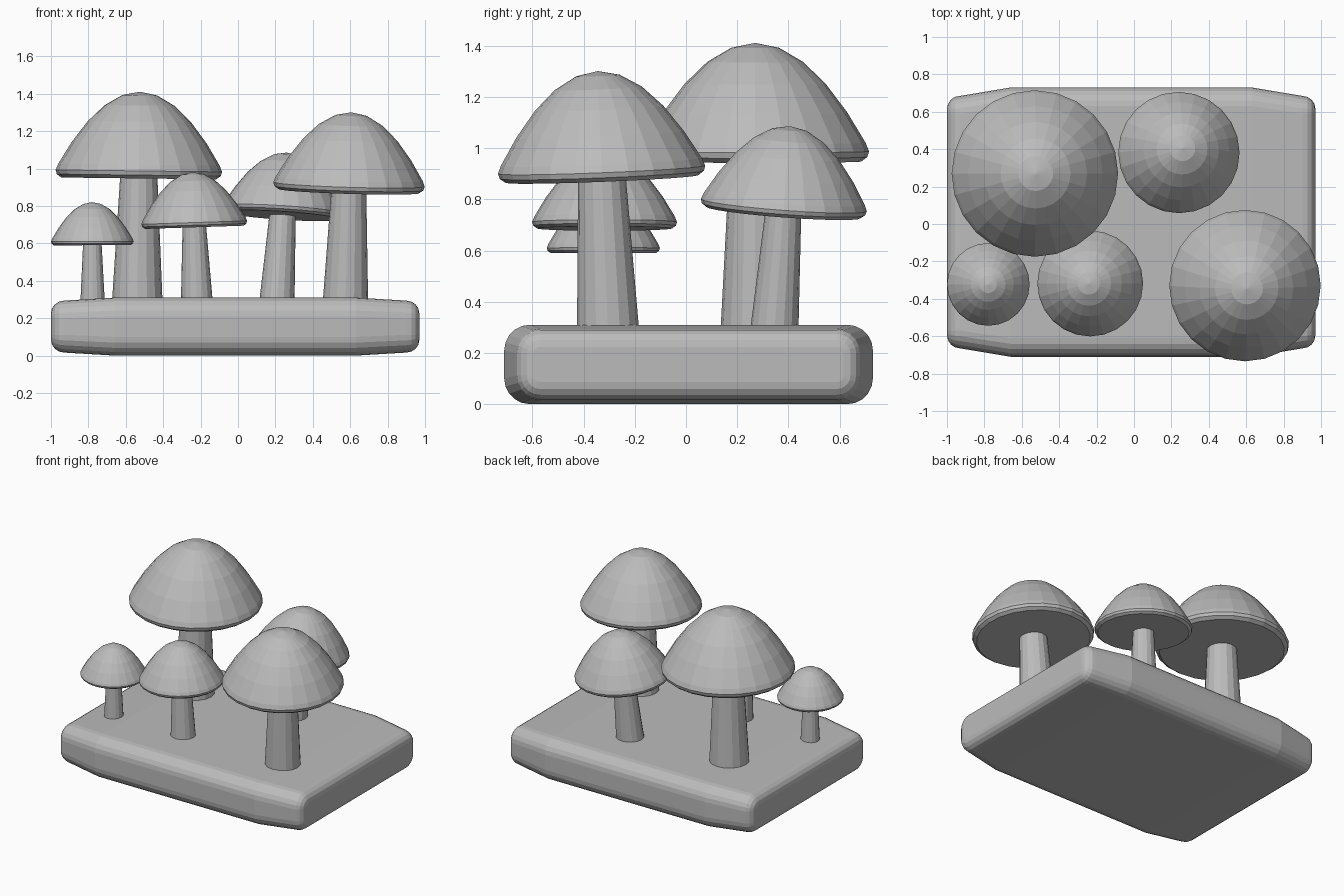
import bpy, bmesh
from math import sin, cos, pi
from mathutils import Vector

cube = bpy.data.objects.get("Cube")
if cube:
    bpy.data.objects.remove(cube, do_unlink=True)

# One plain clay grey for everything
grey = bpy.data.materials.new("clay_grey")
grey.use_nodes = True
grey.diffuse_color = (0.5, 0.5, 0.5, 1)
grey.node_tree.nodes["Principled BSDF"].inputs["Base Color"].default_value = (0.5, 0.5, 0.5, 1)


def loft(name, rings):
    """Skin a list of equal-length point rings and close both ends."""
    bm = bmesh.new()
    loops = [[bm.verts.new(p) for p in ring] for ring in rings]
    n = len(loops[0])
    for a, b in zip(loops, loops[1:]):
        for i in range(n):
            j = (i + 1) % n
            bm.faces.new((a[i], a[j], b[j], b[i]))
    bm.faces.new(loops[0])
    bm.faces.new(loops[-1])
    bmesh.ops.recalc_face_normals(bm, faces=bm.faces)
    mesh = bpy.data.meshes.new(name)
    bm.to_mesh(mesh)
    bm.free()
    mesh.materials.append(grey)
    obj = bpy.data.objects.new(name, mesh)
    bpy.context.collection.objects.link(obj)
    return obj


def lathe(name, profile, sides, origin, axis):
    """Turn (radius, height) pairs about a leaning axis."""
    turn = Vector((0, 0, 1)).rotation_difference(axis)
    rings = []
    for r, h in profile:
        angles = [2 * pi * k / sides for k in range(sides)]
        rings.append([origin + turn @ Vector((r * cos(a), r * sin(a), h)) for a in angles])
    return loft(name, rings)


# Slab: rounded-rectangle sections along x, fuller in the middle
def section(x, half_y, half_z, r, steps=5):
    ring = []
    corners = ((1, 1), (-1, 1), (-1, -1), (1, -1))
    for q, (sy, sz) in enumerate(corners):
        for k in range(steps + 1):
            a = (q + k / steps) * pi / 2
            ring.append((x, 0.01 + sy * (half_y - r) + r * cos(a),
                         0.155 + sz * (half_z - r) + r * sin(a)))
    return ring


def slab_end(x_end, inward):
    """Sections that round off one end, listed from the tip inward."""
    r, steps = 0.07, 4
    rings = []
    for k in range(steps + 1):
        a = k / steps * pi / 2
        inset = r * (1 - sin(a))
        rings.append(section(x_end + inward * r * (1 - cos(a)),
                             0.675 - inset, 0.139 - inset, 0.095 - inset))
    return rings


middle = [section(x, 0.72, 0.155, 0.1) for x in (-0.66, 0.63)]
loft("slab", slab_end(-1, 1) + middle + slab_end(0.97, -1)[::-1])

# Cap profile for radius 1, measured down from the crown, with a flat underside
CAP = [(r, -0.93 * r * r) for r in (0.01, 0.21, 0.42, 0.62, 0.81, 0.97)]
CAP += [(1, -0.95), (0.985, -1.0), (0.93, -1.04), (0.01, -1.04)]


def mushroom(name, crown, cap_r, lean, stem_low, stem_high):
    crown = Vector(crown)
    axis = Vector((lean[0], lean[1], 1)).normalized()
    lathe(name + "_cap", [(r * cap_r, h * cap_r) for r, h in CAP], 24, crown, axis)
    # Stem runs from inside the cap to just under the slab top
    top = -0.95 * cap_r
    bottom = (0.27 - crown.z) / axis.z
    lathe(name + "_stem", [(stem_high, top), (stem_low, bottom)], 16, crown, axis)


mushroom("tall_back_mushroom", (-0.525, 0.27, 1.41), 0.445, (0.012, 0), 0.136, 0.098)
mushroom("tall_front_mushroom", (0.605, -0.345, 1.30), 0.405, (0.03, -0.04), 0.122, 0.092)
mushroom("middle_back_mushroom", (0.26, 0.405, 1.085), 0.325, (0.065, 0.075), 0.095, 0.069)
mushroom("middle_front_mushroom", (-0.243, -0.318, 0.98), 0.283, (-0.033, 0), 0.086, 0.062)
mushroom("small_mushroom", (-0.78, -0.323, 0.82), 0.221, (-0.005, 0), 0.066, 0.049)
